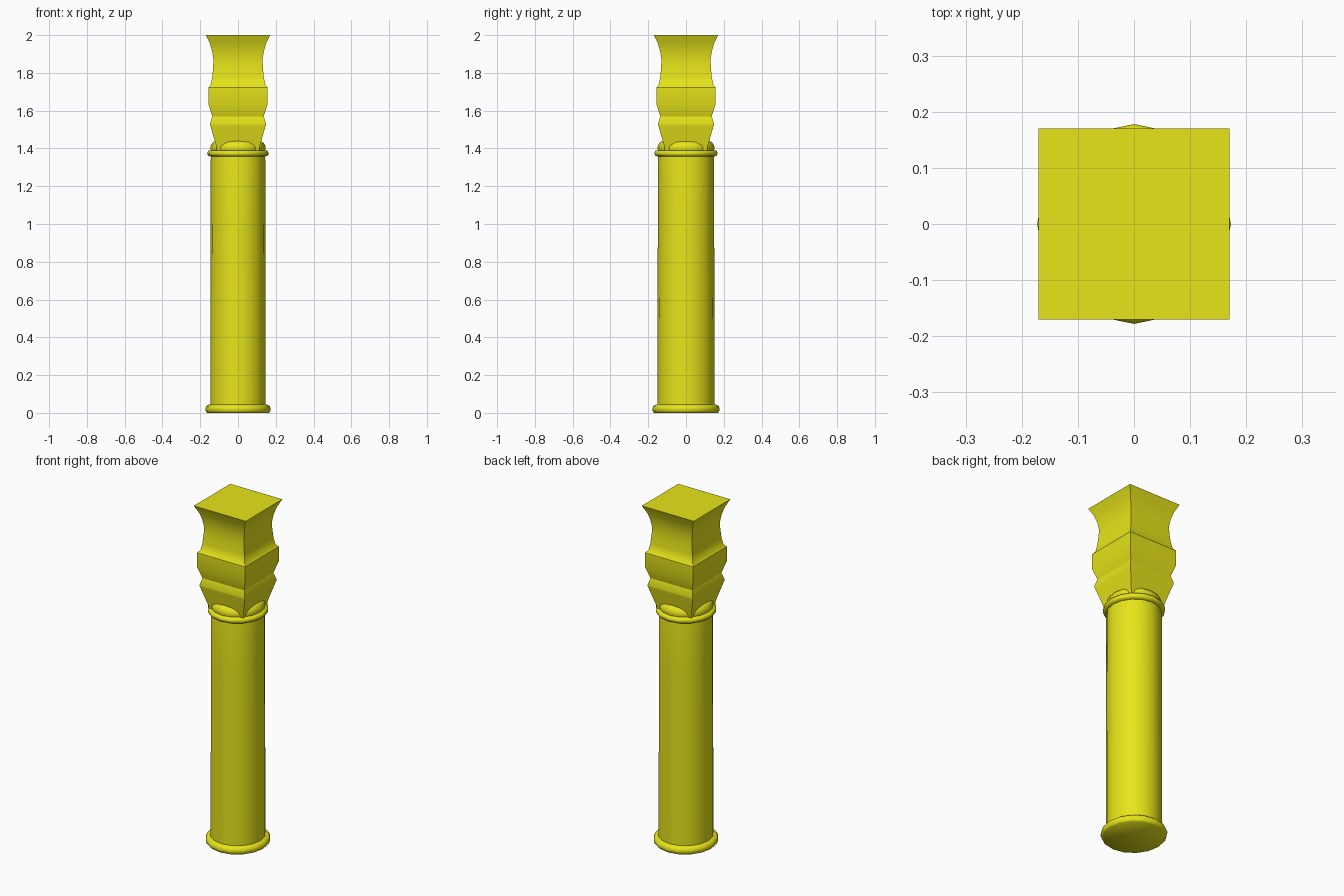
import bpy, bmesh, math

if "Cube" in bpy.data.objects:
    bpy.data.objects.remove(bpy.data.objects["Cube"])

mat = bpy.data.materials.new("yellow")
mat.diffuse_color = (0.8, 0.78, 0.01, 1)
mat.use_nodes = True
mat.node_tree.nodes["Principled BSDF"].inputs["Base Color"].default_value = mat.diffuse_color


def loft(name, profile, sides, phase=0.0, sx=1.0, sy=1.0, angle=35):
    """Stack regular polygon rings (radius, z) into a capped solid."""
    bm = bmesh.new()
    rings = []
    for r, z in profile:
        rings.append([bm.verts.new((sx * r * math.cos(phase + 2 * math.pi * i / sides),
                                    sy * r * math.sin(phase + 2 * math.pi * i / sides), z))
                      for i in range(sides)])
    for a, b in zip(rings, rings[1:]):
        for i in range(sides):
            j = (i + 1) % sides
            bm.faces.new((a[i], a[j], b[j], b[i]))
    bm.faces.new(rings[0][::-1])
    bm.faces.new(rings[-1])
    me = bpy.data.meshes.new(name)
    bm.to_mesh(me)
    bm.free()
    ob = bpy.data.objects.new(name, me)
    bpy.context.collection.objects.link(ob)
    me.materials.append(mat)
    bpy.ops.object.select_all(action='DESELECT')
    ob.select_set(True)
    bpy.context.view_layer.objects.active = ob
    bpy.ops.object.shade_smooth_by_angle(angle=math.radians(angle))
    return ob


# Round parts are slightly narrower in x than in y
OVAL = dict(sides=16, sx=0.97, sy=1.0)

# Base moulding
loft("base_ring", [(0.168, 0), (0.174, 0.006), (0.178, 0.015), (0.178, 0.025),
                   (0.173, 0.036), (0.163, 0.043), (0.145, 0.044)], angle=60, **OVAL)

# Column shaft
loft("shaft", [(0.151, 0.03), (0.151, 0.43), (0.149, 1.05), (0.149, 1.34), (0.145, 1.38)], **OVAL)

# Neck ring and the small dome above it
loft("neck_ring", [(0.145, 1.357), (0.161, 1.36), (0.167, 1.369), (0.167, 1.379),
                   (0.161, 1.388), (0.145, 1.391)], angle=60, **OVAL)
loft("neck_dome", [(0.147, 1.385), (0.151, 1.40), (0.149, 1.416),
                   (0.138, 1.432), (0.122, 1.44)], angle=60, **OVAL)

# Square moulded capital, given as half widths
capital = [(0.112, 1.39), (0.115, 1.41), (0.147, 1.522), (0.148, 1.53), (0.136, 1.57),
           (0.157, 1.637), (0.157, 1.722), (0.144, 1.738), (0.137, 1.775),
           (0.132, 1.825), (0.130, 1.87), (0.137, 1.915), (0.149, 1.956), (0.17, 2.0)]
loft("capital", [(w * math.sqrt(2), z) for w, z in capital], 4, math.pi / 4, angle=30)
